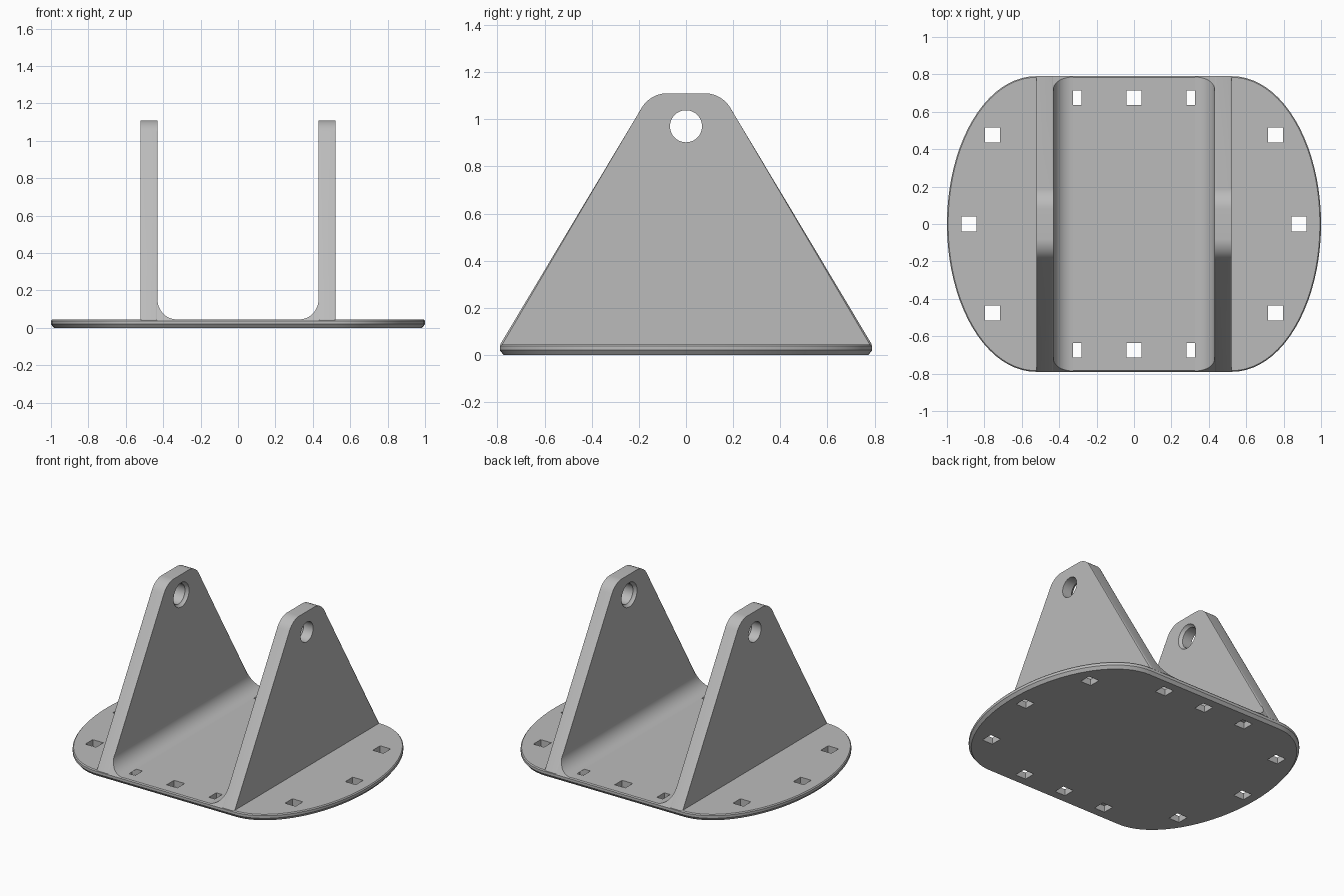
import bpy, bmesh
from math import sin, cos, pi, atan, tan, radians
from mathutils import Matrix

if "Cube" in bpy.data.objects:
    bpy.data.objects.remove(bpy.data.objects["Cube"])

grey = bpy.data.materials.new("metal grey")
grey.use_nodes = True
grey.diffuse_color = (0.5, 0.5, 0.5, 1)
grey.node_tree.nodes["Principled BSDF"].inputs["Base Color"].default_value = (0.5, 0.5, 0.5, 1)

PLATE_TOP = 0.045
HALF_Y = 0.79
FIN_IN, FIN_OUT, FIN_TOP = 0.43, 0.522, 1.11
SLOPE = 0.6      # fin half-width lost per unit of height
HOLE_Z, HOLE_R = 0.97, 0.068


def finish(bm, name):
    bmesh.ops.recalc_face_normals(bm, faces=bm.faces)
    mesh = bpy.data.meshes.new(name)
    bm.to_mesh(mesh)
    bm.free()
    mesh.materials.append(grey)
    ob = bpy.data.objects.new(name, mesh)
    bpy.context.collection.objects.link(ob)
    return ob


def loft(rings):
    """Closed solid through matching rings of points."""
    bm = bmesh.new()
    loops = [[bm.verts.new(p) for p in ring] for ring in rings]
    for a, b in zip(loops, loops[1:]):
        for i in range(len(a)):
            j = (i + 1) % len(a)
            bm.faces.new((a[i], a[j], b[j], b[i]))
    bm.faces.new(loops[0])
    bm.faces.new(loops[-1])
    return bm


def activate(ob):
    bpy.ops.object.select_all(action='DESELECT')
    ob.select_set(True)
    bpy.context.view_layer.objects.active = ob


def cut(ob, cutter):
    mod = ob.modifiers.new("cut", 'BOOLEAN')
    mod.operation, mod.solver, mod.object = 'DIFFERENCE', 'EXACT', cutter
    activate(ob)
    bpy.ops.object.modifier_apply(modifier=mod.name)
    bpy.data.objects.remove(cutter)


def smooth(ob):
    activate(ob)
    bpy.ops.object.shade_smooth_by_angle(angle=radians(25))


def half_width(z):
    return HALF_Y - SLOPE * (z - PLATE_TOP)


# Base plate: straight front and back, elliptical ends, chamfered rim
def outline(inset, z, n=40):
    pts = []
    for side in (1, -1):
        for i in range(n + 1):
            t = -pi / 2 + pi * i / n
            pts.append((side * (0.525 + (0.475 - inset) * cos(t)),
                        side * (HALF_Y - inset) * sin(t), z))
    return pts


plate = finish(loft([outline(0.016, 0), outline(0, 0.02),
                     outline(0, 0.038), outline(0.006, PLATE_TOP)]), "base_plate")

# Square bolt holes
spots = [(0, 0.675), (0.32, 0.675), (0.757, 0.475), (0.882, 0)]
spots = {(sx * x, sy * y) for x, y in spots for sx in (1, -1) for sy in (1, -1)}
bm = bmesh.new()
for x, y in sorted(spots):
    bmesh.ops.create_cube(bm, size=0.08, matrix=Matrix.Translation((x, y, PLATE_TOP / 2)))
cut(plate, finish(bm, "bolt_hole_cutter"))
smooth(plate)


# Fin side profile: trapezoid with rounded top corners
def fin_profile():
    angle = pi / 2 - atan(SLOPE)
    r = 0.125
    cy = half_width(FIN_TOP) - r * tan(angle / 2)
    foot = 0.03
    right = [(half_width(PLATE_TOP) - 0.002, foot), (half_width(PLATE_TOP) - 0.002, PLATE_TOP)]
    for i in range(11):
        a = pi / 2 - angle * (1 - i / 10)
        right.append((cy + r * cos(a), FIN_TOP - r + r * sin(a)))
    return right + [(-y, z) for y, z in reversed(right)]


def circle(x, r, n=48):
    return [(x, r * cos(2 * pi * i / n), HOLE_Z + r * sin(2 * pi * i / n)) for i in range(n)]


for name, s in (("left", 1), ("right", -1)):
    profile = fin_profile()
    bm = loft([[(s * x, y, z) for y, z in profile] for x in (FIN_IN, FIN_OUT)])
    # Softened long edges around both faces
    rim = [e for e in bm.edges
           if abs(e.verts[0].co.x - e.verts[1].co.x) < 1e-5
           and max(v.co.z for v in e.verts) > PLATE_TOP + 0.01]
    bmesh.ops.bevel(bm, geom=rim, offset=0.01, segments=3, profile=0.5, affect='EDGES')
    fin = finish(bm, name + "_fin")

    # Pin hole, widened on the inner face
    cutter = loft([circle(s * (FIN_IN - 0.01), HOLE_R + 0.021),
                   circle(s * (FIN_IN + 0.014), HOLE_R + 0.008),
                   circle(s * (FIN_IN + 0.02), HOLE_R),
                   circle(s * (FIN_OUT + 0.02), HOLE_R)])
    cut(fin, finish(cutter, "pin_hole_cutter"))
    smooth(fin)

    # Concave fillet between fin and plate, trimmed to the fin's slope
    r = 0.105
    curve = [(FIN_IN + 0.012, PLATE_TOP - 0.002)]
    for i in range(13):
        a = pi / 2 * i / 12
        curve.append((FIN_IN - r + r * cos(a), PLATE_TOP + r - r * sin(a)))
    curve.insert(1, (FIN_IN + 0.012, PLATE_TOP + r))
    fillet = finish(loft([[(s * x, e * (half_width(z) - 0.004), z) for x, z in curve]
                          for e in (1, -1)]), name + "_fillet")
    smooth(fillet)
